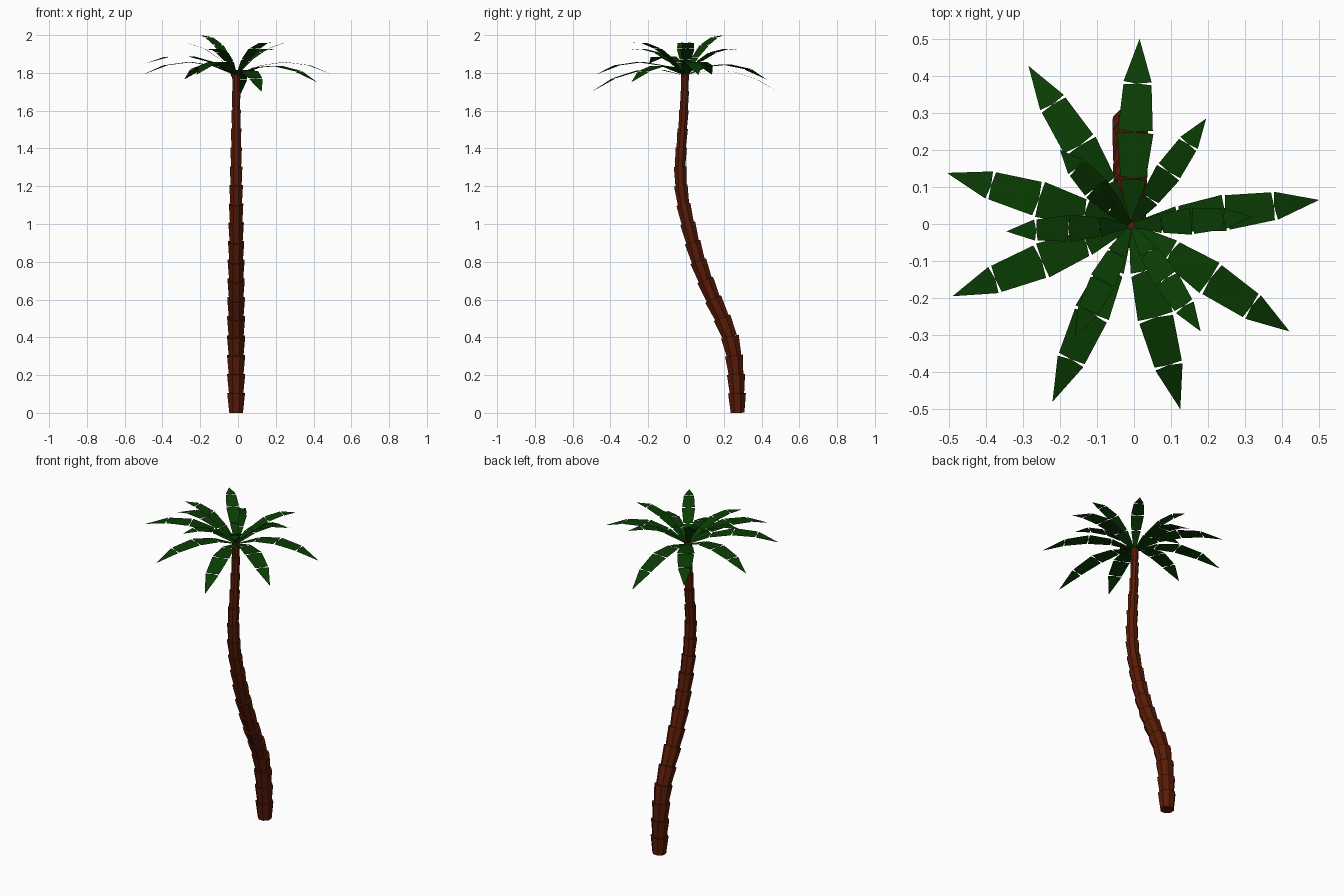
import bpy, bmesh, math
from mathutils import Vector

if "Cube" in bpy.data.objects:
    bpy.data.objects.remove(bpy.data.objects["Cube"])


def material(name, color):
    m = bpy.data.materials.new(name)
    m.diffuse_color = (*color, 1)
    m.use_nodes = True
    m.node_tree.nodes["Principled BSDF"].inputs["Base Color"].default_value = m.diffuse_color
    return m


def make_object(name, bm, mat):
    me = bpy.data.meshes.new(name)
    bm.to_mesh(me)
    bm.free()
    me.materials.append(mat)
    ob = bpy.data.objects.new(name, me)
    bpy.context.collection.objects.link(ob)
    return ob


bark = material("bark", (0.1, 0.011, 0.002))
leaf = material("leaf", (0.003, 0.045, 0.001))

# Trunk: stacked flared octagonal cups following a bent path (y, z, radius)
path = [(0.273, 0.0, 0.049), (0.27, 0.1, 0.051), (0.265, 0.2, 0.052), (0.255, 0.3, 0.052),
        (0.233, 0.4, 0.052), (0.192, 0.5, 0.051), (0.145, 0.6, 0.05), (0.103, 0.7, 0.049),
        (0.066, 0.8, 0.048), (0.036, 0.9, 0.046), (0.01, 1.0, 0.044), (-0.013, 1.1, 0.041),
        (-0.027, 1.2, 0.039), (-0.031, 1.3, 0.036), (-0.026, 1.4, 0.033), (-0.018, 1.5, 0.03),
        (-0.011, 1.6, 0.027), (-0.007, 1.7, 0.025), (-0.005, 1.79, 0.023)]
SIDES = 8
bm = bmesh.new()
for (y0, z0, r0), (y1, z1, r1) in zip(path, path[1:]):
    a, b = Vector((-0.01, y0, z0)), Vector((-0.01, y1, z1))
    d = (b - a).normalized()
    side = Vector((1, 0, 0))
    up = d.cross(side)
    rings = []
    for c, r in ((a, r0 * 0.8), (b + d * 0.004, r1)):
        ring = []
        for i in range(SIDES):
            t = math.tau * (i + 0.5) / SIDES
            p = c + (side * math.cos(t) + up * math.sin(t)) * r
            p.z = max(p.z, 0)
            ring.append(bm.verts.new(p))
        rings.append(ring)
    for i in range(SIDES):
        j = (i + 1) % SIDES
        bm.faces.new((rings[0][i], rings[0][j], rings[1][j], rings[1][i]))
    bm.faces.new(rings[0][::-1])
    bm.faces.new(rings[1])
bmesh.ops.recalc_face_normals(bm, faces=bm.faces)
make_object("trunk", bm, bark)

# Fronds: flat arched blades in four pieces that meet at the midrib with notched edges
CROWN = Vector((-0.008, -0.004, 1.785))
JOINTS = [0.0, 0.25, 0.5, 0.76, 1.0]
WIDTHS = [(0.012, 0.07), (0.07, 0.098), (0.094, 0.076), (0.076, 0.0)]


def frond(name, tip, bulge, scale):
    tip = Vector(tip)
    flat = Vector((tip.x - CROWN.x, tip.y - CROWN.y, 0)).normalized()
    side = Vector((-flat.y, flat.x, 0))

    def at(t):
        return CROWN.lerp(tip, t) + Vector((0, 0, bulge * 4 * t * (1 - t)))

    bm = bmesh.new()
    for k, (w0, w1) in enumerate(WIDTHS):
        a, b = at(JOINTS[k]), at(JOINTS[k + 1])
        d = (b - a).normalized()
        n0 = 0.006 * scale if k else 0
        pts = [a, a + d * n0 + side * w0 / 2 * scale]
        if w1:
            pts += [b - d * 0.003 + side * w1 / 2 * scale, b,
                    b - d * 0.003 - side * w1 / 2 * scale]
        else:
            pts.append(b)
        pts.append(a + d * n0 - side * w0 / 2 * scale)
        bm.faces.new([bm.verts.new(p) for p in pts[::-1]])
    bmesh.ops.recalc_face_normals(bm, faces=bm.faces)
    for f in bm.faces:
        if f.normal.z < 0:
            f.normal_flip()
    make_object(name, bm, leaf)


outer = [(0.015, 0.50, 1.69), (-0.285, 0.427, 1.765), (-0.505, 0.138, 1.79),
         (-0.49, -0.195, 1.85), (-0.22, -0.48, 1.79), (0.125, -0.50, 1.70),
         (0.42, -0.29, 1.75), (0.50, 0.065, 1.79)]
inner = [(-0.345, -0.02, 1.96), (-0.20, 0.20, 2.0), (0.195, 0.285, 1.92),
         (0.32, 0.02, 1.96), (0.18, -0.29, 1.96), (-0.16, -0.305, 1.92)]
for i, t in enumerate(outer):
    frond(f"outer_frond_{i + 1}", t, 0.07, 1.0)
for i, t in enumerate(inner):
    frond(f"inner_frond_{i + 1}", t, 0.055, 0.75)
